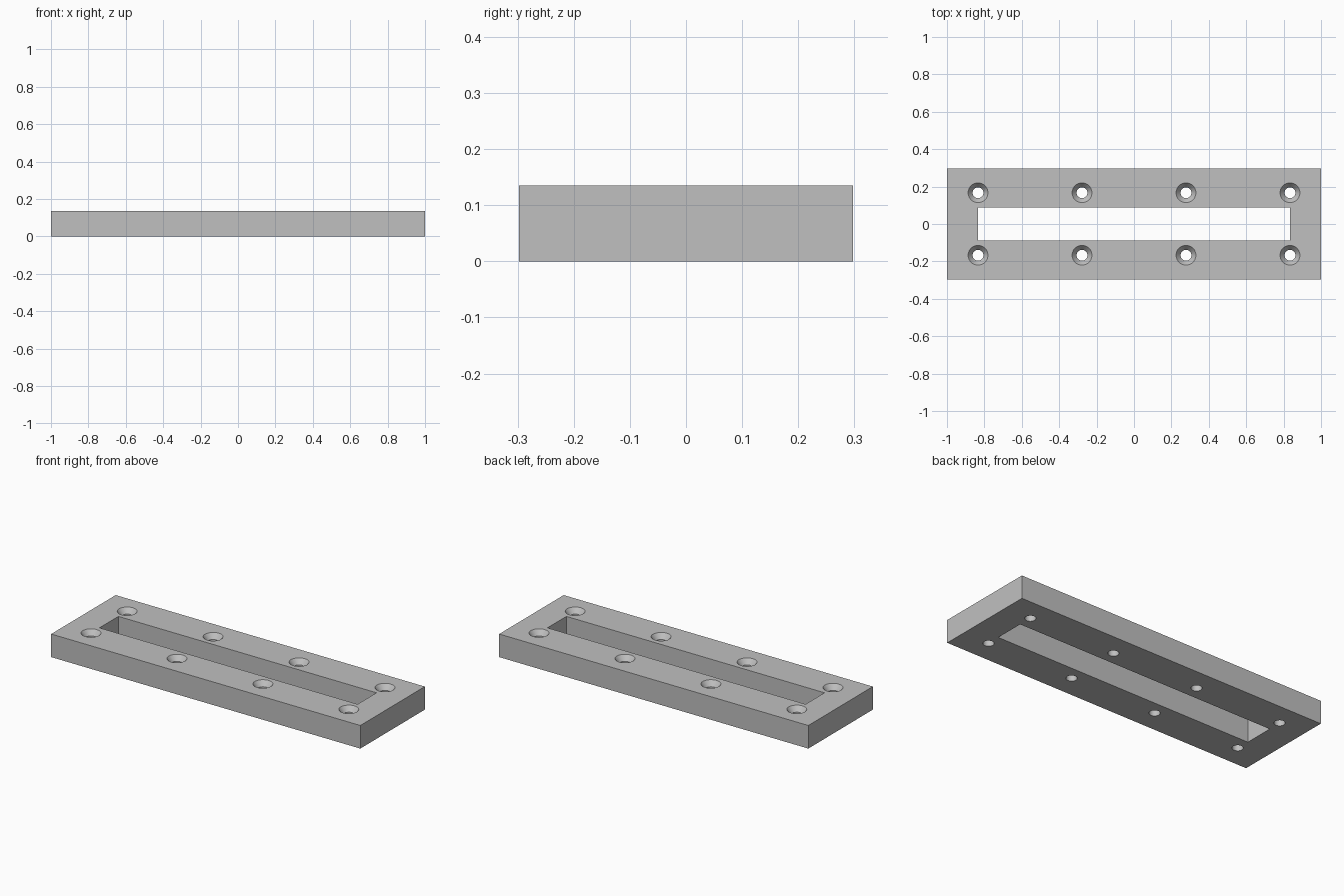
import bpy
from math import cos, sin, pi, radians
from mathutils import Matrix, Vector

cube = bpy.data.objects.get("Cube")
if cube:
    bpy.data.objects.remove(cube, do_unlink=True)

HEIGHT = 0.135
MID = HEIGHT / 2
BOLT_X = (-0.556, 0, 0.556)
SCREW_X = (-0.834, -0.278, 0.278, 0.834)

grey = bpy.data.materials.new("light_grey")
grey.use_nodes = True
grey.diffuse_color = (0.53, 0.53, 0.53, 1)
grey.node_tree.nodes["Principled BSDF"].inputs["Base Color"].default_value = grey.diffuse_color


def loft(name, rings):
    """Closed solid through matching rings of points."""
    n = len(rings[0])
    faces = [tuple(range(n))[::-1], tuple(range((len(rings) - 1) * n, len(rings) * n))]
    for r in range(len(rings) - 1):
        for i in range(n):
            j = (i + 1) % n
            faces.append((r * n + i, r * n + j, (r + 1) * n + j, (r + 1) * n + i))
    mesh = bpy.data.meshes.new(name)
    mesh.from_pydata([p for ring in rings for p in ring], [], faces)
    mesh.materials.append(grey)
    obj = bpy.data.objects.new(name, mesh)
    bpy.context.collection.objects.link(obj)
    return obj


def box(name, half_x, half_y, low, high):
    corners = [(-half_x, -half_y), (half_x, -half_y), (half_x, half_y), (-half_x, half_y)]
    return loft(name, [[(x, y, z) for x, y in corners] for z in (low, high)])


def prism_y(name, outline, start, end):
    """Extrude an x-z outline (counter-clockwise seen from the front) along y."""
    return loft(name, [[(x, y, z) for x, z in outline] for y in (start, end)])


def arc(radius, first, last, steps, x=0.0):
    angles = [radians(first + (last - first) * i / steps) for i in range(steps + 1)]
    return [(x + radius * cos(a), MID + radius * sin(a)) for a in angles]


def cut(cutter):
    """Subtract the cutter from the plate, then discard it."""
    cutter.hide_render = True
    mod = plate.modifiers.new(cutter.name, "BOOLEAN")
    mod.operation = "DIFFERENCE"
    mod.solver = "EXACT"
    mod.object = cutter
    bpy.context.view_layer.objects.active = plate
    bpy.ops.object.modifier_apply(modifier=mod.name)
    bpy.data.objects.remove(cutter, do_unlink=True)


# Plate with its long central window
plate = box("mounting_plate", 1, 0.298, 0, HEIGHT)
cut(box("window_cutter", 0.835, 0.0875, -0.1, 0.3))

# Countersunk screw holes along both rails
for x in SCREW_X:
    for y in (-0.167, 0.167):
        profile = [(0.029, -0.05), (0.029, HEIGHT - 0.03), (0.053, HEIGHT), (0.053, 0.2)]
        rings = [[(x + r * cos(2 * pi * i / 32), y + r * sin(2 * pi * i / 32), z)
                  for i in range(32)] for r, z in profile]
        cut(loft("screw_hole_cutter", rings))

for x in BOLT_X:
    # Hexagonal nut pocket, open at the top and just breaking through below
    hexagon = arc(0.0785, 210, 330, 2, x)
    pocket = hexagon + [(x + 0.068, 0.2), (x - 0.068, 0.2)]
    cut(prism_y("nut_pocket_cutter", pocket, -0.267, -0.199))
    # Cross bolt hole, round through the rails and half round in the front wall
    cut(prism_y("bolt_hole_cutter", arc(0.035, 0, 348.75, 31, x), -0.233, 0.4))
    cut(prism_y("front_half_hole_cutter", arc(0.035, -30, 150, 16, x), -0.4, -0.233))

bpy.ops.object.select_all(action="DESELECT")
plate.select_set(True)
bpy.context.view_layer.objects.active = plate
bpy.ops.object.shade_smooth_by_angle(angle=radians(25))
